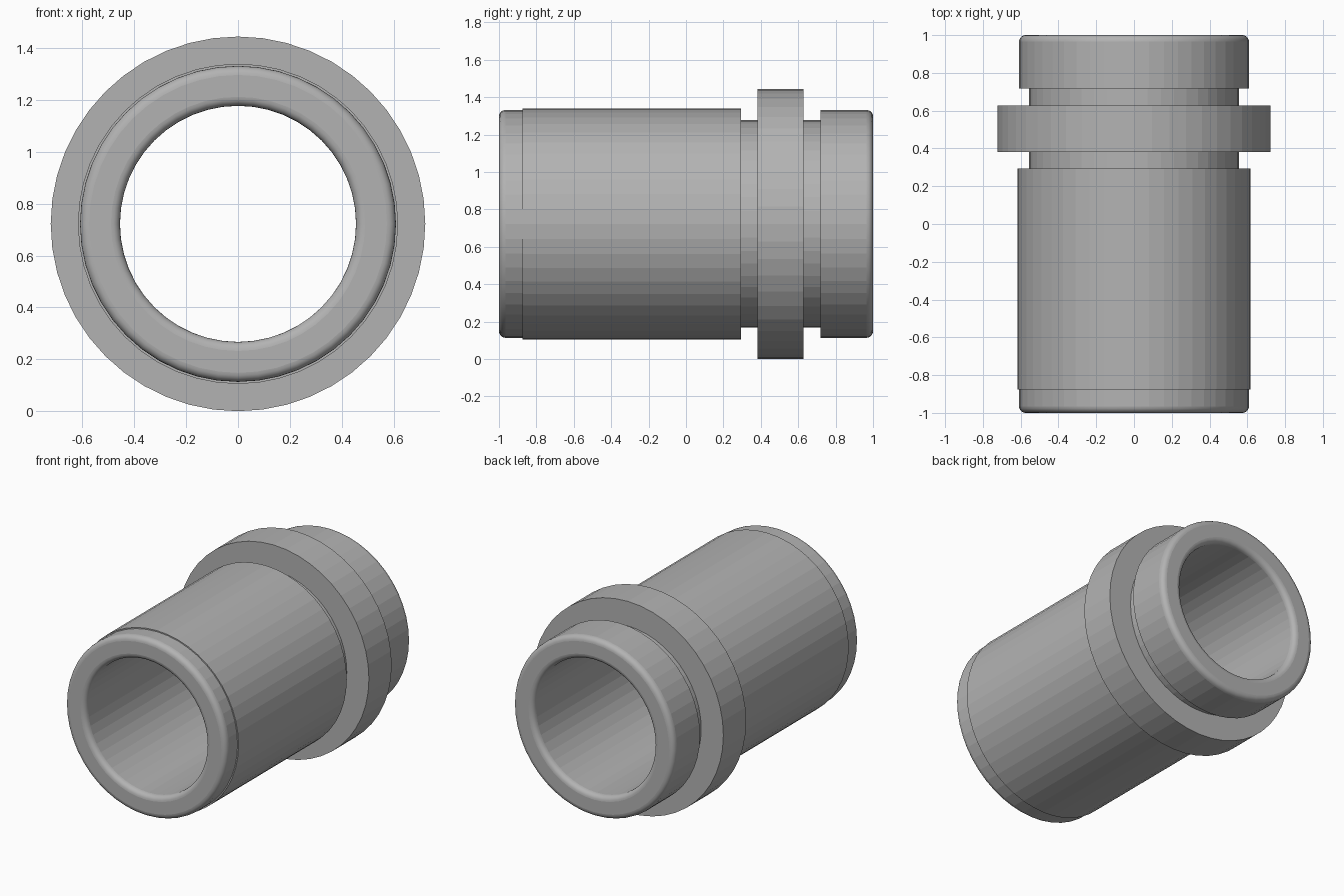
import bpy, bmesh
from math import sin, cos, pi, radians

if "Cube" in bpy.data.objects:
    bpy.data.objects.remove(bpy.data.objects["Cube"])

SIDES = 48
R_FLANGE, R_SLEEVE, R_END, R_GROOVE, R_BORE = 0.722, 0.617, 0.609, 0.555, 0.455
FILLET, STEPS = 0.035, 5


def arc(y, r, start):
    """Quarter-round of the profile, centred at (y, r), as (y, radius) points."""
    return [(y + FILLET * cos(radians(start - 90 * i / STEPS)),
             r + FILLET * sin(radians(start - 90 * i / STEPS)))
            for i in range(STEPS + 1)]


# Closed wall profile: front rim, outside steps, back rim, then back through the bore
front_in = arc(-1 + FILLET, R_BORE + FILLET, 270)
front_out = arc(-1 + FILLET, R_END - FILLET, 180)
back_out = arc(1 - FILLET, R_END - FILLET, 90)
back_in = arc(1 - FILLET, R_BORE + FILLET, 0)
steps = [(-0.875, R_END), (-0.875, R_SLEEVE),          # sleeve
         (0.293, R_SLEEVE), (0.293, R_GROOVE),         # front groove
         (0.382, R_GROOVE), (0.382, R_FLANGE),         # flange
         (0.628, R_FLANGE), (0.628, R_GROOVE),         # back groove
         (0.718, R_GROOVE), (0.718, R_END)]            # end collar
profile = front_in + front_out + steps + back_out + back_in

# Segments that belong to a rounded rim get smooth shading
rounded, start = set(), 0
for part in (front_in, front_out, steps, back_out, back_in):
    if part is not steps:
        rounded.update(range(start, start + len(part) - 1))
    start += len(part)

# Revolve the profile about the y axis
bm = bmesh.new()
rings = [[bm.verts.new((r * cos(2 * pi * k / SIDES), y,
                        R_FLANGE + r * sin(2 * pi * k / SIDES)))
          for k in range(SIDES)] for y, r in profile]
for i, ring in enumerate(rings):
    nxt = rings[(i + 1) % len(rings)]
    for k in range(SIDES):
        m = (k + 1) % SIDES
        face = bm.faces.new((ring[k], ring[m], nxt[m], nxt[k]))
        face.smooth = i in rounded
bmesh.ops.recalc_face_normals(bm, faces=bm.faces)

mesh = bpy.data.meshes.new("flanged_bushing")
bm.to_mesh(mesh)
bm.free()
bushing = bpy.data.objects.new("flanged_bushing", mesh)
bpy.context.collection.objects.link(bushing)

# Dark grey metal
metal = bpy.data.materials.new("dark_grey_metal")
metal.diffuse_color = (0.45, 0.45, 0.45, 1)
metal.use_nodes = True
metal.node_tree.nodes["Principled BSDF"].inputs["Base Color"].default_value = metal.diffuse_color
mesh.materials.append(metal)
